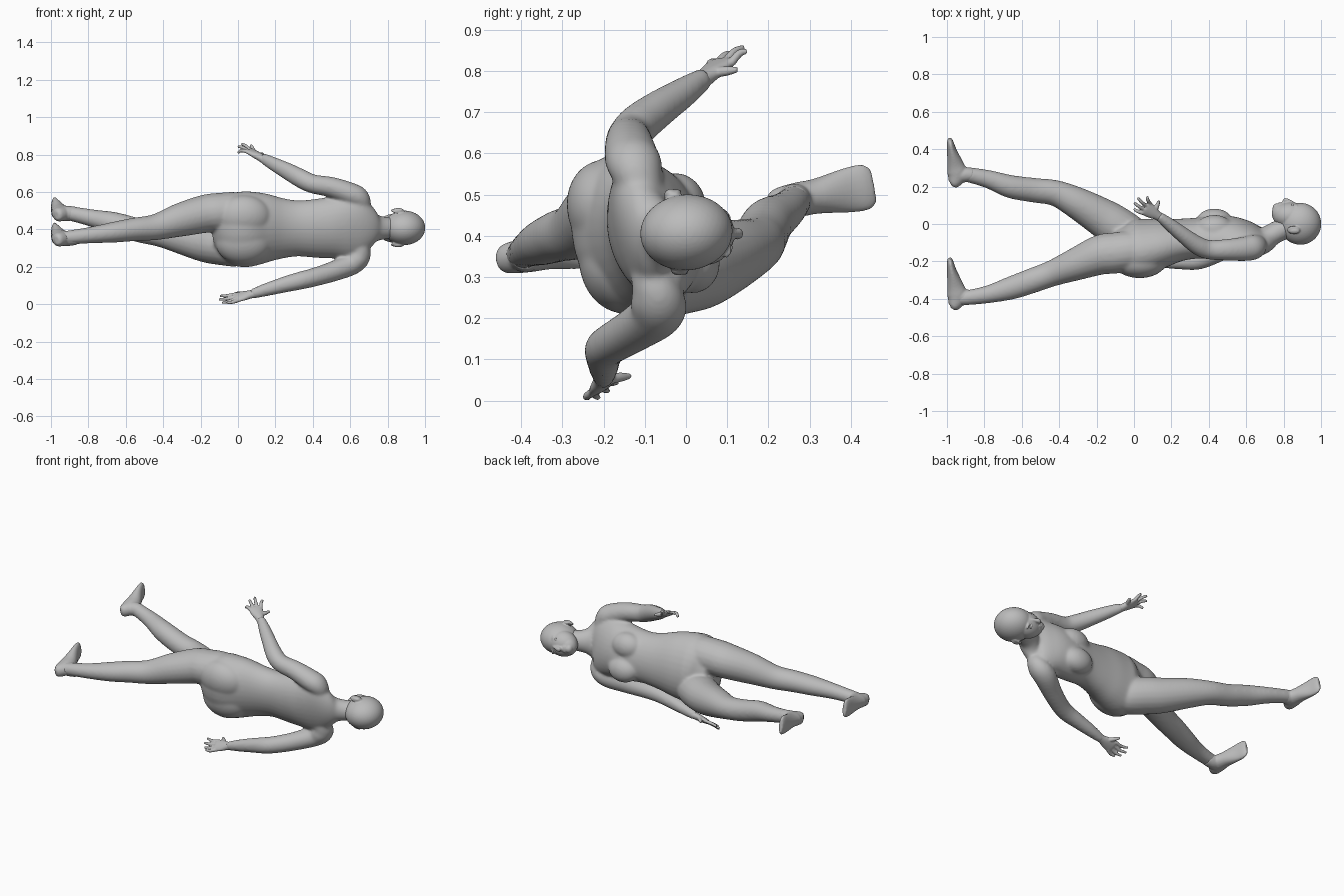
import bpy, bmesh, math
from mathutils import Vector, Matrix

cube = bpy.data.objects.get("Cube")
if cube:
    bpy.data.objects.remove(cube, do_unlink=True)

skin = bpy.data.materials.new("plain grey")
skin.use_nodes = True
GREY = (0.5, 0.5, 0.5, 1)
skin.diffuse_color = GREY
skin.node_tree.nodes["Principled BSDF"].inputs["Base Color"].default_value = GREY


def spline(rows, steps):
    """Catmull-Rom through rows of numbers."""
    rows = [Vector(r) for r in rows]
    ext = [rows[0] * 2 - rows[1]] + rows + [rows[-1] * 2 - rows[-2]]
    out = []
    for i in range(1, len(ext) - 2):
        a, b, c, d = ext[i - 1:i + 3]
        for s in range(steps):
            t = s / steps
            out.append(0.5 * (b * 2 + (c - a) * t + (a * 2 - b * 5 + c * 4 - d) * t * t
                              + (b * 3 - a - c * 3 + d) * t ** 3))
    return out + [rows[-1]]


def tube(bm, rows, side=(0, 0, 1), steps=5, n=20):
    """Loft of ellipses; row = x, y, z, half depth, half width along side."""
    pts = spline(rows, steps)
    rings = []
    for i, p in enumerate(pts):
        a, b = pts[max(i - 1, 0)], pts[min(i + 1, len(pts) - 1)]
        tan = (Vector(b[:3]) - Vector(a[:3])).normalized()
        w = Vector(side)
        w = (w - tan * w.dot(tan)).normalized()
        d = tan.cross(w)
        c = Vector(p[:3])
        rings.append([bm.verts.new(c + d * p[3] * math.cos(k * math.tau / n)
                                   + w * p[4] * math.sin(k * math.tau / n)) for k in range(n)])
    for r0, r1 in zip(rings, rings[1:]):
        for k in range(n):
            bm.faces.new((r0[k], r0[k - 1], r1[k - 1], r1[k]))
    bm.faces.new(rings[0])
    bm.faces.new(rings[-1][::-1])


def ball(bm, c, r, tilt=0):
    m = Matrix.Translation(c) @ Matrix.Rotation(tilt, 4, 'X') @ Matrix.Diagonal((*r, 1))
    bmesh.ops.create_icosphere(bm, subdivisions=4, radius=1, matrix=m)


def finish(bm, name, voxel, smooth):
    bmesh.ops.recalc_face_normals(bm, faces=bm.faces)
    me = bpy.data.meshes.new(name)
    bm.to_mesh(me)
    bm.free()
    me.materials.append(skin)
    ob = bpy.data.objects.new(name, me)
    bpy.context.collection.objects.link(ob)
    re = ob.modifiers.new("fuse", 'REMESH')
    re.mode = 'VOXEL'
    re.voxel_size = voxel
    re.use_smooth_shade = True
    sm = ob.modifiers.new("soften", 'SMOOTH')
    sm.factor = 0.5
    sm.iterations = smooth


TILT = math.radians(14)
WIDE = (0, -math.sin(TILT), math.cos(TILT))

# Torso, neck, legs and arms fused into one smooth body
bm = bmesh.new()
tube(bm, [(-.12, -.10, .40, .07, .11), (-.05, -.12, .40, .13, .182), (.03, -.125, .40, .15, .206),
          (.13, -.105, .405, .132, .193), (.23, -.087, .405, .112, .166), (.32, -.077, .405, .106, .152),
          (.42, -.073, .405, .112, .16), (.52, -.076, .41, .113, .17), (.60, -.085, .41, .097, .182),
          (.66, -.09, .408, .077, .175), (.70, -.083, .407, .064, .125), (.735, -.058, .407, .058, .076),
          (.79, -.03, .407, .058, .06), (.85, -.01, .41, .055, .056)], WIDE, n=32)
for c in ((.43, .012, .338), (.43, -.022, .475)):              # chest
    ball(bm, c, (.098, .07, .078), TILT)
for c in ((.03, -.19, .465), (.03, -.16, .33)):                # seat
    ball(bm, c, (.15, .098, .12), TILT)
# Forward leg and trailing leg
tube(bm, [(.07, -.09, .31, .07, .07), (0, -.07, .305, .103, .103), (-.10, -.01, .315, .11, .105),
          (-.18, .04, .325, .103, .10), (-.31, .115, .355, .085, .085), (-.42, .165, .375, .07, .068),
          (-.53, .18, .395, .066, .064), (-.66, .2, .432, .062, .06), (-.78, .24, .46, .049, .047),
          (-.90, .265, .485, .04, .039), (-.96, .262, .487, .038, .036)])
tube(bm, [(.07, -.13, .49, .07, .07), (0, -.14, .495, .103, .103), (-.10, -.155, .49, .11, .105),
          (-.18, -.165, .482, .107, .102), (-.31, -.215, .45, .088, .09), (-.44, -.265, .412, .07, .07),
          (-.55, -.305, .40, .067, .063), (-.66, -.343, .385, .062, .056), (-.78, -.376, .37, .048, .045),
          (-.90, -.395, .357, .04, .038), (-.96, -.40, .352, .038, .036)])
# Upper arm in the air, lower arm along the body
tube(bm, [(.655, -.10, .48, .05, .05), (.645, -.12, .56, .066, .06), (.60, -.132, .59, .066, .06),
          (.50, -.138, .625, .058, .055), (.40, -.137, .643, .052, .051), (.34, -.115, .67, .05, .051),
          (.27, -.065, .708, .043, .046), (.19, -.002, .75, .035, .037), (.13, .045, .782, .024, .028)])
tube(bm, [(.655, -.085, .31, .05, .05), (.645, -.07, .25, .066, .06), (.60, -.07, .212, .066, .06),
          (.50, -.125, .172, .056, .054), (.40, -.175, .142, .051, .05), (.33, -.197, .125, .049, .048),
          (.25, -.2, .105, .043, .043), (.15, -.2, .077, .035, .035), (.07, -.2, .053, .024, .026)])
finish(bm, "body", .0075, 15)


# Feet: flat sole at the far end, widening toward the toes
def foot(name, heel, toe):
    bm = bmesh.new()
    h, t = Vector(heel), Vector(toe)
    rows = []
    for f, x, thick, wide in ((0, -.97, .014, .022), (.06, -.96, .034, .036), (.25, -.945, .054, .042),
                              (.45, -.955, .044, .043), (.75, -.974, .026, .055),
                              (.92, -.982, .018, .056), (1, -.985, .011, .042)):
        p = h.lerp(t, f)
        rows.append((x, p.x, p.y, thick, wide))
    tube(bm, rows)
    q = h.lerp(t, .22)
    tube(bm, [(-.86, q.x + .003, q.y, .034, .034), (-.91, q.x + .004, q.y, .042, .041),
              (-.955, *q, .04, .038)])
    finish(bm, name, .005, 5)


foot("forward_foot", (.205, .475), (.455, .522))
foot("trailing_foot", (-.452, .342), (-.185, .385))

# Head: cranium, face, jaw, nose, lips, brows, ears
HT = math.radians(5)
bm = bmesh.new()
ball(bm, (.889, .001, .408), (.112, .112, .092), HT)
ball(bm, (.835, .046, .406), (.094, .071, .077), HT)
ball(bm, (.79, .056, .405), (.054, .053, .056), HT)
ball(bm, (.763, .086, .405), (.022, .024, .026), HT)
tube(bm, [(.866, .106, .405, .006, .007), (.838, .118, .405, .009, .009),
          (.81, .128, .405, .011, .014), (.80, .112, .405, .008, .013)])
for x in (.777, .788):
    ball(bm, (x, .107, .405), (.006, .009, .022), HT)
for s in (-1, 1):
    ball(bm, (.852, -.024 - s * .008, .409 + s * .091), (.036, .023, .009), s * .4)
    ball(bm, (.858, -.032 - s * .008, .409 + s * .096), (.026, .014, .008), s * .4)
    ball(bm, (.868, .094 - s * .002, .406 + s * .034), (.007, .015, .026), HT)
finish(bm, "head", .0045, 3)

# Eyes
for s, name in ((1, "left_eye"), (-1, "right_eye")):
    bm = bmesh.new()
    ball(bm, (.847, .097 - s * .002, .406 + s * .034), (.009, .014, .018), HT)
    finish(bm, name, .003, 2)


# Hands: flat palm, four curved fingers, thumb
def hand(name, wrist, knuckles, tips, thumb, bend):
    bm = bmesh.new()
    w = Vector(wrist)
    ks = [Vector(knuckles[0]).lerp(Vector(knuckles[1]), i / 3) for i in range(4)]
    mid = (ks[0] + ks[3]) / 2
    side = (ks[3] - ks[0]).normalized()
    back = w + (w - mid) * .45
    tube(bm, [(*back, .024, .026), (*w, .021, .025), (*w.lerp(mid, .5), .018, .036),
              (*mid, .013, .041), (*(mid + (mid - w) * .1), .007, .034)], side)
    for k, t in zip(ks, tips):
        t = Vector(t)
        b = k.lerp(t, .5) + Vector(bend)
        tube(bm, [(*k.lerp(w, .2), .009, .009), (*k, .0105, .0105), (*b, .0095, .0095),
                  (*t, .007, .007)], side, 4, 10)
    t = Vector(thumb)
    root = w.lerp(ks[3], .35)
    tube(bm, [(*root, .013, .013), (*root.lerp(t, .55), .012, .012), (*t, .007, .007)],
         (.3, .5, .8), 4, 10)
    finish(bm, name, .004, 3)


hand("raised_hand", (.125, .045, .782), ((.04, .06, .818), (.085, .11, .82)),
     [(.0, .08, .808), (.0, .115, .842), (.02, .14, .857), (.07, .148, .848)],
     (.135, .125, .803), (-.004, .0, .008))
hand("lowered_hand", (.07, -.2, .053), ((.0, -.228, .02), (-.018, -.178, .052)),
     [(-.06, -.238, .007), (-.085, -.213, .007), (-.102, -.19, .024), (-.097, -.168, .044)],
     (-.01, -.135, .06), (0, -.008, -.003))
